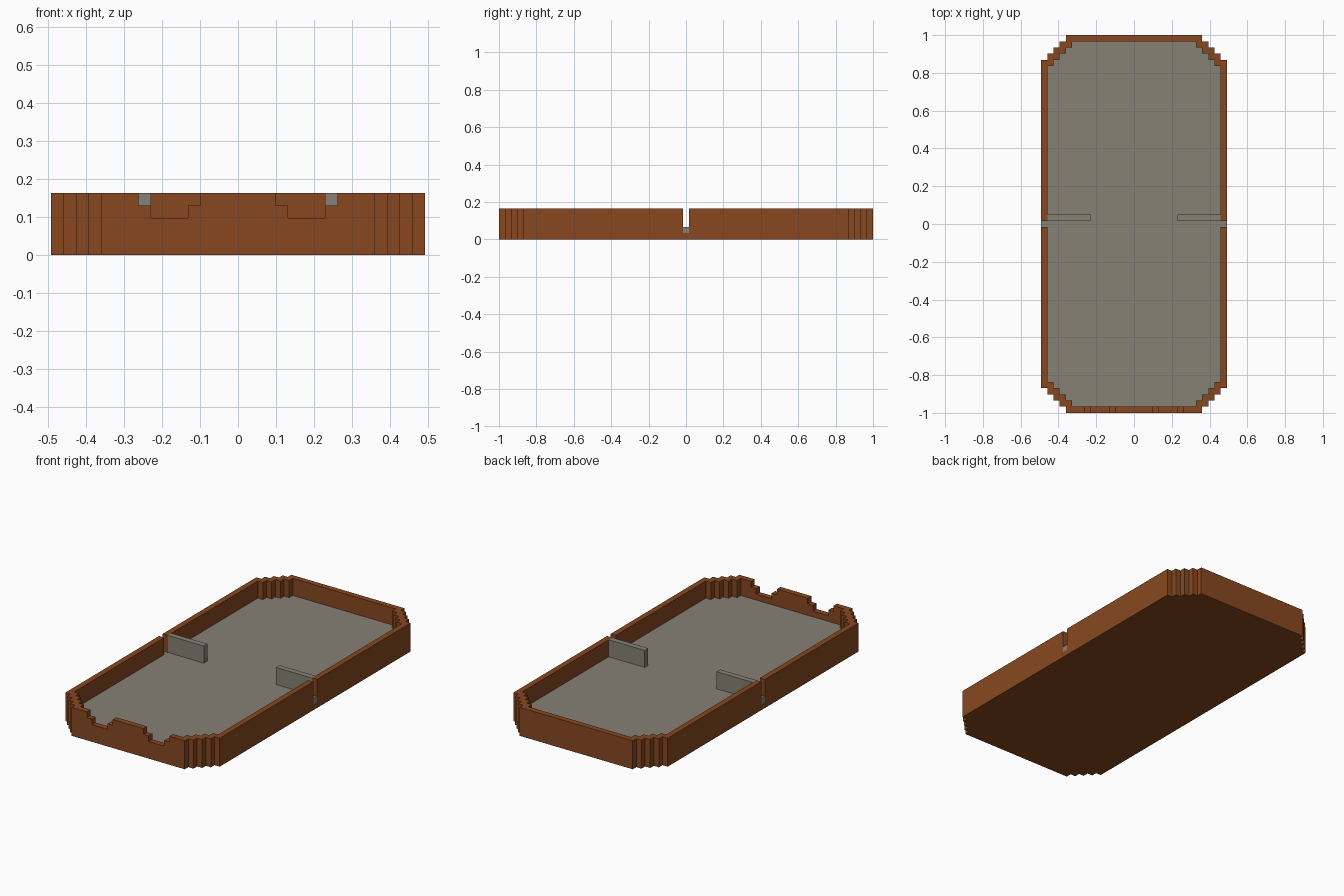
import bpy, bmesh

if "Cube" in bpy.data.objects:
    bpy.data.objects.remove(bpy.data.objects["Cube"])

U = 2 / 61  # one block unit


def material(name, rgb):
    m = bpy.data.materials.new(name)
    m.diffuse_color = (*rgb, 1)
    m.use_nodes = True
    m.node_tree.nodes["Principled BSDF"].inputs["Base Color"].default_value = m.diffuse_color
    return m


brown = material("brown wood", (0.243, 0.064, 0.0145))
grey = material("warm grey", (0.238, 0.220, 0.178))


def prism(name, outline, z0, z1, mat):
    """Extrude a closed outline (block units) from z0 to z1."""
    bm = bmesh.new()
    face = bm.faces.new([bm.verts.new((x * U, y * U, z0 * U)) for x, y in outline])
    ext = bmesh.ops.extrude_face_region(bm, geom=[face])
    top = [v for v in ext["geom"] if isinstance(v, bmesh.types.BMVert)]
    bmesh.ops.translate(bm, verts=top, vec=(0, 0, (z1 - z0) * U))
    bmesh.ops.recalc_face_normals(bm, faces=bm.faces)
    me = bpy.data.meshes.new(name)
    bm.to_mesh(me)
    bm.free()
    me.materials.append(mat)
    ob = bpy.data.objects.new(name, me)
    bpy.context.collection.objects.link(ob)
    return ob


def rect(x0, x1, y0, y1):
    return [(x0, y0), (x1, y0), (x1, y1), (x0, y1)]


def stepped(hx, hy, tab=None):
    """Rectangle with four stair steps on every corner, optional side tabs."""
    q = [(hx, hy - 4)]
    for i in range(1, 5):
        q += [(hx - i, hy - 5 + i), (hx - i, hy - 4 + i)]
    if tab:
        q = [(tab, 0.5), (hx, 0.5)] + q
    r = q[::-1]
    return (q + [(-x, y) for x, y in r] + [(-x, -y) for x, y in q]
            + [(x, -y) for x, y in r])


def cut(target, cutter):
    mod = target.modifiers.new("cut", "BOOLEAN")
    mod.operation, mod.solver, mod.object = "DIFFERENCE", "EXACT", cutter
    bpy.context.view_layer.objects.active = target
    bpy.ops.object.modifier_apply(modifier=mod.name)
    bpy.data.objects.remove(cutter)


# Tray: base plate one unit thick with a one unit thick wall
tray = prism("tray_shell", stepped(15, 30.5), 0, 5, brown)
cut(tray, prism("hollow", stepped(14, 29.5), 1, 7, brown))

# Slots in the long side walls
cut(tray, prism("side_slots", rect(-17, 17, -0.5, 0.5), 1, 7, brown))

# Stepped notches in the front wall
for s in (-1, 1):
    for a, b, z in ((3, 8, 4), (4, 7, 3)):
        x0, x1 = sorted((s * a, s * b))
        cut(tray, prism("notch", rect(x0, x1, -32, -29), z, 7, brown))

# Grey floor, reaching out through the side slots
prism("floor", stepped(14, 29.5, tab=15), 1, 2, grey)

# Two short divider walls
prism("divider_right", rect(7, 14, 0.5, 1.5), 2, 5, grey)
prism("divider_left", rect(-14, -7, 0.5, 1.5), 2, 5, grey)
